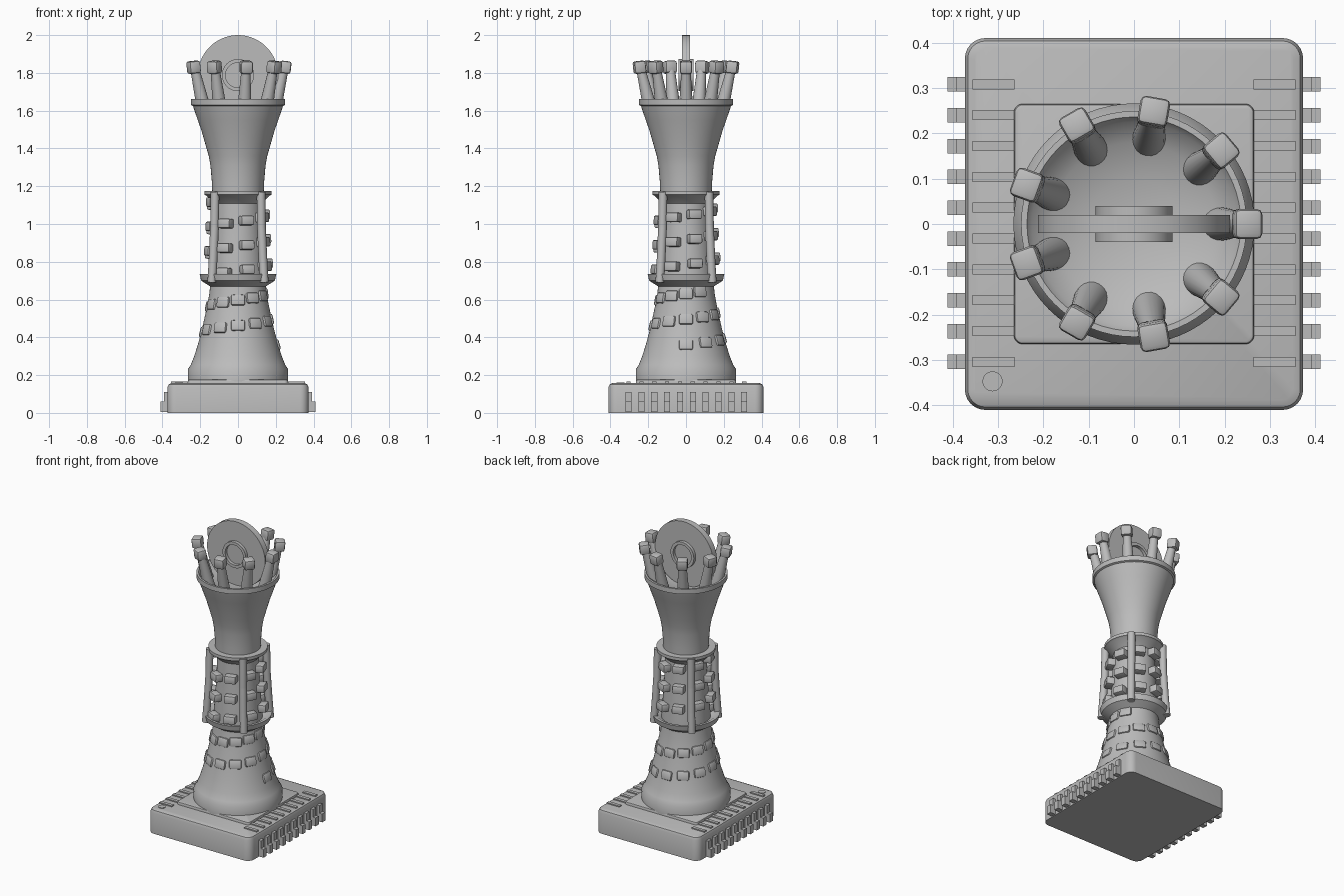
import bpy
import bmesh
import math
from math import sin, cos, radians, pi
from mathutils import Matrix, Vector

cube = bpy.data.objects.get("Cube")
if cube:
    bpy.data.objects.remove(cube, do_unlink=True)

grey = bpy.data.materials.new("stone grey")
grey.use_nodes = True
COLOR = (0.5, 0.5, 0.5, 1)
grey.diffuse_color = COLOR
grey.node_tree.nodes["Principled BSDF"].inputs["Base Color"].default_value = COLOR


def finish(name, bm, smooth=True):
    bmesh.ops.recalc_face_normals(bm, faces=bm.faces)
    mesh = bpy.data.meshes.new(name)
    bm.to_mesh(mesh)
    bm.free()
    mesh.materials.append(grey)
    ob = bpy.data.objects.new(name, mesh)
    bpy.context.collection.objects.link(ob)
    if smooth:
        bpy.ops.object.select_all(action='DESELECT')
        ob.select_set(True)
        bpy.context.view_layer.objects.active = ob
        bpy.ops.object.shade_smooth_by_angle(angle=radians(35))
    return ob


def add_box(bm, size, matrix):
    bmesh.ops.create_cube(bm, size=1, matrix=matrix @ Matrix.Diagonal((*size, 1)))


def add_block(bm, size, matrix, bevel):
    """Box with every edge rounded, merged into bm."""
    part = bmesh.new()
    add_box(part, size, Matrix())
    bmesh.ops.bevel(part, geom=part.edges[:], offset=bevel, segments=2,
                    profile=0.5, affect='EDGES')
    part.transform(matrix)
    mesh = bpy.data.meshes.new("temporary")
    part.to_mesh(mesh)
    part.free()
    bm.from_mesh(mesh)
    bpy.data.meshes.remove(mesh)


def add_rod(bm, start, end, r1, r2, sides=20):
    axis = end - start
    turn = axis.to_track_quat('Z', 'Y').to_matrix().to_4x4()
    bmesh.ops.create_cone(bm, cap_ends=True, segments=sides, radius1=r1, radius2=r2,
                          depth=axis.length,
                          matrix=Matrix.Translation((start + end) / 2) @ turn)


def lathe(name, profile, sides=64):
    bm = bmesh.new()
    verts = [bm.verts.new((r, 0, z)) for r, z in profile]
    edges = [bm.edges.new(pair) for pair in zip(verts, verts[1:])]
    bmesh.ops.spin(bm, geom=verts + edges, cent=(0, 0, 0), axis=(0, 0, 1),
                   angle=2 * pi, steps=sides)
    bmesh.ops.remove_doubles(bm, verts=bm.verts, dist=0.0001)
    return finish(name, bm)


def slab(name, width, depth, z0, z1, corner, chamfer):
    """Plate with rounded corners and a chamfered top rim."""
    bm = bmesh.new()
    add_box(bm, (width, depth, z1 - z0), Matrix.Translation((0, 0, (z0 + z1) / 2)))
    upright = [e for e in bm.edges if abs(e.verts[0].co.z - e.verts[1].co.z) > 0.001]
    bmesh.ops.bevel(bm, geom=upright, offset=corner, segments=6, profile=0.5, affect='EDGES')
    rim = [e for e in bm.edges if all(v.co.z > z1 - 0.001 for v in e.verts)]
    bmesh.ops.bevel(bm, geom=rim, offset=chamfer, segments=2, profile=0.5, affect='EDGES')
    return finish(name, bm)


def radius_at(profile, z):
    for (r0, z0), (r1, z1) in zip(profile, profile[1:]):
        if z0 < z1 and z0 <= z <= z1:
            return r0 + (r1 - r0) * (z - z0) / (z1 - z0)
    return profile[-1][0]


def on_wall(profile, angle, z, lift):
    """Frame on a lathed wall: local x points outward, local z follows the wall."""
    r = radius_at(profile, z)
    slope = math.atan2(radius_at(profile, z - 0.02) - radius_at(profile, z + 0.02), 0.04)
    return (Matrix.Rotation(angle, 4, 'Z') @ Matrix.Translation((r + lift, 0, z))
            @ Matrix.Rotation(-slope, 4, 'Y'))


# Chip-shaped plinth with a raised pad
slab("plinth", 0.746, 0.82, 0, 0.158, 0.045, 0.022)
slab("plinth_pad", 0.53, 0.53, 0.15, 0.176, 0.02, 0.008)

# Stepped pins down both sides, with matching traces on top
pins, traces = bmesh.new(), bmesh.new()
for side in (-1, 1):
    for i in range(10):
        y = 0.308 - 0.068 * i
        add_box(pins, (0.04, 0.032, 0.1), Matrix.Translation((side * 0.371, y, 0.06)))
        add_box(pins, (0.05, 0.032, 0.055), Matrix.Translation((side * 0.386, y, 0.0325)))
        add_box(traces, (0.092, 0.022, 0.02), Matrix.Translation((side * 0.31, y, 0.155)))
finish("plinth_pins", pins, False)
finish("plinth_traces", traces, False)
dot = bmesh.new()
add_rod(dot, Vector((-0.312, -0.347, 0.15)), Vector((-0.312, -0.347, 0.162)), 0.022, 0.022, 32)
finish("corner_dot", dot)

# Flared lower tower
bell = [(0, 0.165), (0.266, 0.165), (0.266, 0.23), (0.25, 0.255), (0.232, 0.3),
        (0.213, 0.36), (0.194, 0.43), (0.178, 0.5), (0.163, 0.57), (0.152, 0.63),
        (0.146, 0.69), (0, 0.69)]
lathe("lower_tower", bell)

# Thin bricks winding up the lower tower
bricks = bmesh.new()
for i in range(26):
    z = 0.36 + 0.135 * i / 12
    add_block(bricks, (0.03, 0.074, 0.058), on_wall(bell, radians(30 * i), z, -0.007), 0.01)
finish("lower_bricks", bricks)

# Middle tower with ledges
shaft = [(0.148, 0.69), (0.146, 0.74), (0.135, 0.88), (0.128, 1.0), (0.125, 1.13)]
lathe("middle_tower", shaft)
lathe("lower_ledge", [(0.145, 0.668), (0.195, 0.7), (0.203, 0.735), (0.185, 0.735),
                      (0.145, 0.71)])
lathe("upper_ledge", [(0.124, 1.108), (0.168, 1.15), (0.178, 1.155), (0.178, 1.175),
                      (0.13, 1.175)])

# Deep bricks winding up the middle tower
studs = bmesh.new()
for i in range(24):
    z = 0.742 + 0.13 * i / 8
    angle = radians(-117 + 45 * i)
    add_block(studs, (0.07, 0.072, 0.05), on_wall(shaft, angle, z, 0.008), 0.008)
finish("middle_bricks", studs)

# Four leaning bars between the ledges
bars = bmesh.new()
for i in range(4):
    out = Vector((cos(pi / 4 + i * pi / 2), sin(pi / 4 + i * pi / 2), 0))
    up = Vector((0, 0, 1))
    path = [out * 0.196 + up * 0.69, out * 0.186 + up * 0.82,
            out * 0.176 + up * 0.98, out * 0.172 + up * 1.17]
    for a, b in zip(path, path[1:]):
        add_rod(bars, a, b, 0.023, 0.023, 16)
finish("tower_bars", bars)

# Cup opening out at the top, with a shallow bowl inside
lathe("cup", [(0, 1.15), (0.136, 1.15), (0.138, 1.22), (0.146, 1.31), (0.155, 1.36),
              (0.172, 1.42), (0.192, 1.49), (0.213, 1.55), (0.232, 1.605), (0.238, 1.625),
              (0.249, 1.63), (0.249, 1.662), (0.236, 1.662), (0.225, 1.645),
              (0.18, 1.615), (0.1, 1.59), (0, 1.58)])

# Nine leaning posts with block heads
posts, heads = bmesh.new(), bmesh.new()
for i in range(9):
    angle = radians(40 * i)
    out = Vector((cos(angle), sin(angle), 0))
    add_rod(posts, out * 0.19 + Vector((0, 0, 1.6)), out * 0.243 + Vector((0, 0, 1.82)),
            0.038, 0.024)
    frame = (Matrix.Rotation(angle, 4, 'Z') @ Matrix.Translation((0.25, 0, 1.83))
             @ Matrix.Rotation(radians(6), 4, 'Y'))
    add_block(heads, (0.062, 0.066, 0.066), frame, 0.012)
finish("crown_posts", posts)
finish("crown_heads", heads)

# Upright disc with a plain raised ring on both faces
CENTRE = Vector((0, 0, 1.788))
disc = bmesh.new()
add_rod(disc, CENTRE - Vector((0, 0.02, 0)), CENTRE + Vector((0, 0.02, 0)), 0.212, 0.212, 72)
finish("disc", disc)
ring = lathe("disc_ring", [(0.066, -0.04), (0.085, -0.04), (0.085, 0.04),
                           (0.066, 0.04), (0.066, -0.04)])
ring.data.transform(Matrix.Translation(CENTRE) @ Matrix.Rotation(pi / 2, 4, 'X'))
